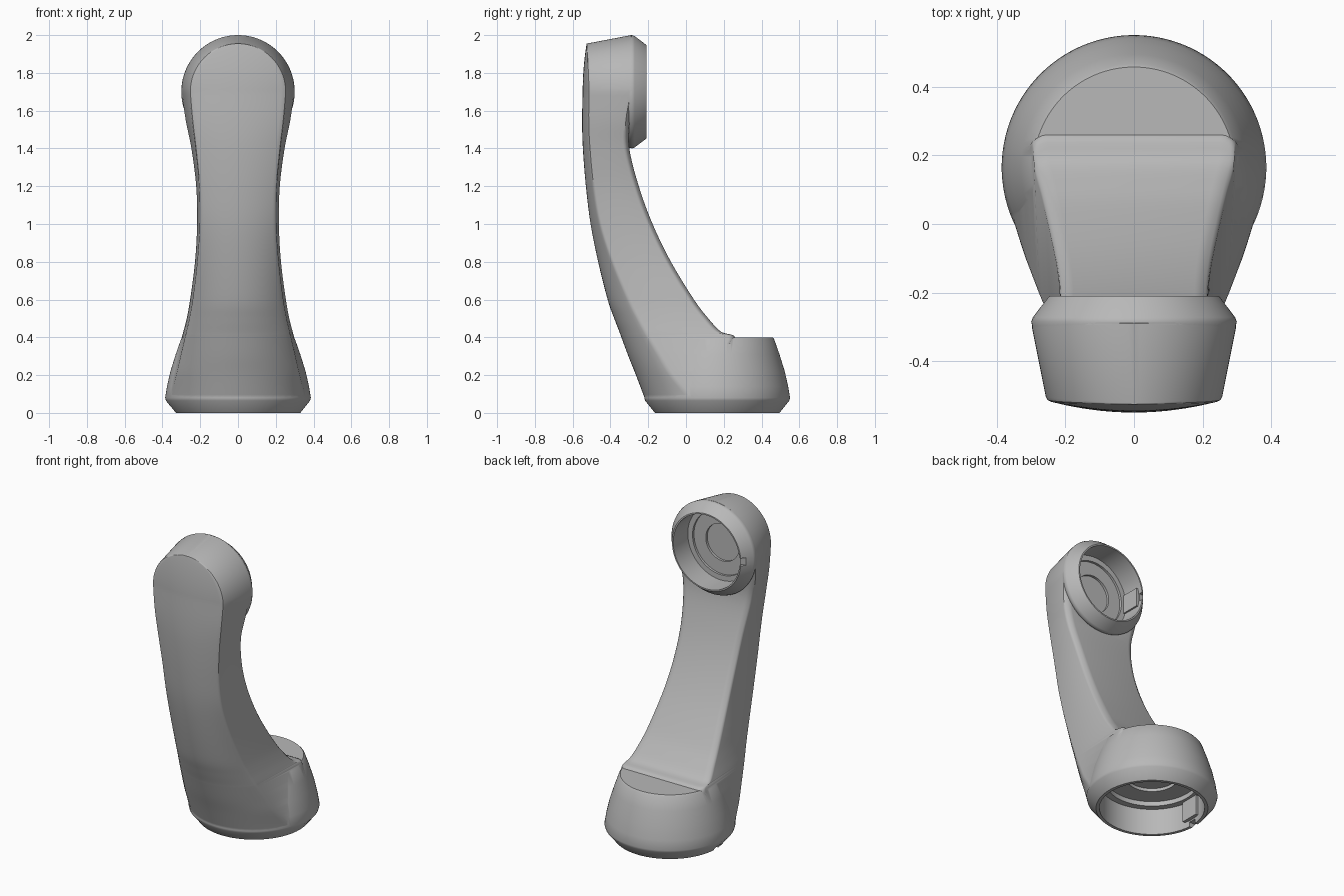
import bpy, bmesh, math
from mathutils import Vector

cube = bpy.data.objects.get("Cube")
if cube:
    bpy.data.objects.remove(cube, do_unlink=True)

grey = bpy.data.materials.new("matte_grey")
grey.use_nodes = True
tone = (0.48, 0.48, 0.48, 1)
grey.diffuse_color = tone
grey.node_tree.nodes["Principled BSDF"].inputs["Base Color"].default_value = tone

HEAD_Z, BASE_Y = 1.7, 0.165


def make_object(name, bm):
    bmesh.ops.recalc_face_normals(bm, faces=bm.faces)
    mesh = bpy.data.meshes.new(name)
    bm.to_mesh(mesh)
    bm.free()
    mesh.materials.append(grey)
    obj = bpy.data.objects.new(name, mesh)
    bpy.context.collection.objects.link(obj)
    return obj


def loft(name, loops):
    """Skin closed loops of equal length and cap both ends."""
    bm = bmesh.new()
    rings = [[bm.verts.new(p) for p in loop] for loop in loops]
    count = len(rings[0])
    for low, high in zip(rings, rings[1:]):
        for i in range(count):
            j = (i + 1) % count
            bm.faces.new((low[i], low[j], high[j], high[i]))
    bm.faces.new(rings[0])
    bm.faces.new(rings[-1])
    return make_object(name, bm)


def turned(name, profile, axis, sides=96):
    """Round solid from (radius, position) pairs along the base (z) or head (y) axis."""
    loops = []
    for r, h in profile:
        loop = []
        for i in range(sides):
            a = math.tau * (i + 0.5) / sides
            u, v = r * math.cos(a), r * math.sin(a)
            loop.append((u, BASE_Y + v, h) if axis == "z" else (u, h, HEAD_Z + v))
        loops.append(loop)
    return loft(name, loops)


def block(name, centre, size):
    bm = bmesh.new()
    bmesh.ops.create_cube(bm, size=1)
    for v in bm.verts:
        v.co = Vector(c + p * s for c, p, s in zip(centre, v.co, size))
    return make_object(name, bm)


def combine(target, other, operation):
    mod = target.modifiers.new(operation.lower(), "BOOLEAN")
    mod.operation, mod.solver, mod.object = operation, "EXACT", other
    bpy.context.view_layer.objects.active = target
    bpy.ops.object.modifier_apply(modifier=mod.name)
    bpy.data.objects.remove(other, do_unlink=True)


def rounded(before, corner, after, size):
    """Three points that soften a corner of a section."""
    a = corner + (before - corner).normalized() * size
    b = corner + (after - corner).normalized() * size
    return [a, (a + b + corner * 2) / 4, b]


def section(front, edge, side, back, steps=10):
    """Symmetric cross-section: circular front, drafted side, chamfered back."""
    rise = edge.y - front
    radius = (edge.x ** 2 + rise ** 2) / (2 * rise)
    arc = []
    for i in range(steps):
        x = edge.x * i / steps
        arc.append(Vector((x, front + radius - math.sqrt(radius ** 2 - x ** 2), edge.z)))
    soft = min(0.018, edge.x * 0.05)
    half = arc + rounded(arc[-1], edge, side, soft)
    half += rounded(edge, side, back, soft)
    half += rounded(side, back, Vector((0, back.y, back.z)), soft)
    mirrored = [Vector((-p.x, p.y, p.z)) for p in reversed(half[1:])]
    return half + mirrored


def smooth_rows(rows, steps=5):
    """Catmull-Rom interpolation between key sections."""
    padded = [rows[0]] + rows + [rows[-1]]
    for a, b, c, d in zip(padded, padded[1:], padded[2:], padded[3:]):
        for k in range(steps):
            t = k / steps
            yield [q + t * (r - p + t * (2 * p - 5 * q + 4 * r - s + t * (3 * (q - r) + s - p))) / 2
                   for p, q, r, s in zip(a, b, c, d)]
    yield rows[-1]


# Handle keys: height, front y, edge y, edge x, side x, back y
keys = [
    [0.08, -0.2195, 0.02, 0.3555, 0.383, 0.2],
    [0.2, -0.265, -0.08, 0.325, 0.353, 0.2],
    [0.3, -0.305, -0.14, 0.303, 0.324, 0.22],
    [0.4, -0.342, -0.2, 0.28, 0.298, 0.26],
    [0.43, -0.353, -0.217, 0.273, 0.29, 0.185],
    [0.5, -0.38, -0.255, 0.257, 0.272, 0.118],
    [0.6, -0.415, -0.305, 0.239, 0.254, 0.042],
    [0.8, -0.465, -0.39, 0.215, 0.228, -0.08],
    [1, -0.505, -0.455, 0.202, 0.217, -0.177],
    [1.2, -0.53, -0.49, 0.205, 0.222, -0.25],
    [1.4, -0.546, -0.51, 0.224, 0.248, -0.3],
    [1.55, -0.55, -0.517, 0.242, 0.279, -0.297],
    [1.7, -0.547, -0.515, 0.255, 0.3, -0.27],
]
loops = []
for z, front, ey, ex, sx, by in smooth_rows(keys):
    loops.append(section(front, Vector((ex, ey, z)), Vector((sx, by - 0.02, z)),
                         Vector((sx - 0.03, by, z))))

# Rounded top of the head continues the same skin
for i in range(1, 29):
    a = math.radians(89.7) * i / 28
    c, s = math.cos(a), math.sin(a)
    points = [Vector((r * c, y, HEAD_Z + r * s))
              for r, y in ((0.255, -0.515 - 0.01 * s), (0.3, -0.29), (0.27, -0.27))]
    loops.append(section(-0.547 + 0.021 * s * s, *points))
handset = loft("handset_body", loops)

# Round base and the back of the head
base = turned("base_cup", [(0.33, 0), (0.382, 0.065), (0.386, 0.08), (0.376, 0.14),
                           (0.358, 0.22), (0.33, 0.31), (0.302, 0.39), (0.293, 0.4)], "z")
head = turned("head_cup", [(0.22, -0.45), (0.285, -0.32), (0.297, -0.298), (0.3, -0.285),
                           (0.295, -0.272), (0.248, -0.21)], "y")
combine(handset, base, "UNION")
combine(handset, head, "UNION")

# Stepped sockets in the base and the head
combine(handset, turned("base_socket", [(0.31, -0.1), (0.31, 0.17), (0.27, 0.17),
                                        (0.27, 0.2), (0.15, 0.2), (0.15, 0.22)], "z"), "DIFFERENCE")
combine(handset, turned("head_socket", [(0.239, -0.1), (0.239, -0.36), (0.205, -0.36),
                                        (0.205, -0.375), (0.12, -0.375), (0.12, -0.39)], "y"), "DIFFERENCE")

# Small locating notches in both rims, each beside a guide tab on the socket wall
combine(handset, block("base_notch", (-0.34, BASE_Y, 0), (0.1, 0.05, 0.06)), "DIFFERENCE")
combine(handset, block("head_notch", (-0.25, -0.21, HEAD_Z), (0.06, 0.05, 0.05)), "DIFFERENCE")
combine(handset, block("base_tab", (-0.302, BASE_Y, 0.11), (0.03, 0.12, 0.14)), "UNION")
combine(handset, block("head_tab", (-0.235, -0.305, HEAD_Z), (0.03, 0.13, 0.12)), "UNION")

bpy.ops.object.select_all(action="DESELECT")
handset.select_set(True)
bpy.context.view_layer.objects.active = handset
bpy.ops.object.shade_smooth_by_angle(angle=math.radians(35))
